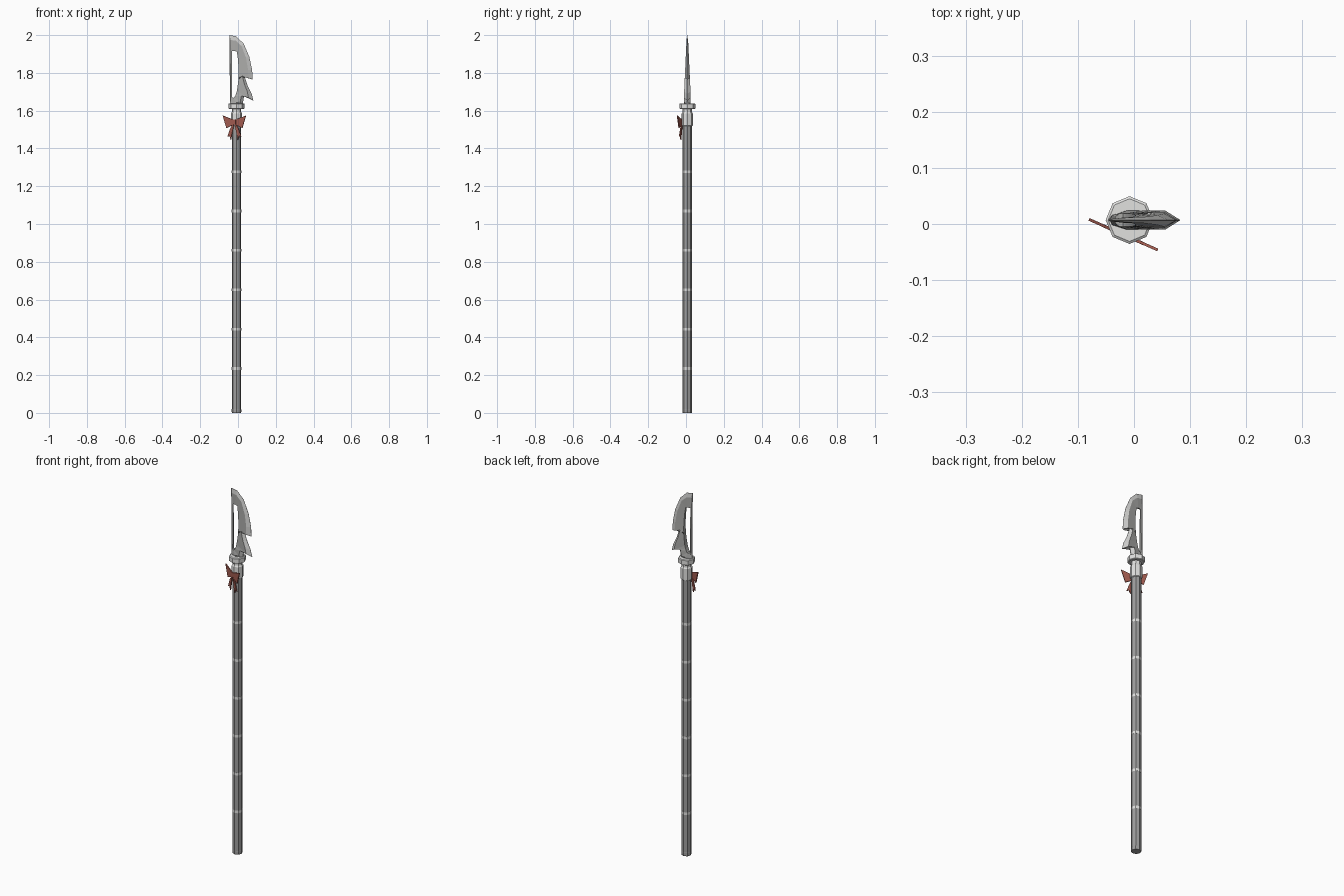
import bpy, bmesh, math
from mathutils import Vector, Matrix

if "Cube" in bpy.data.objects:
    bpy.data.objects.remove(bpy.data.objects["Cube"])

CX, CY = -0.008, 0.007   # axis of the shaft


def mat(name, r, g, b):
    m = bpy.data.materials.new(name)
    m.diffuse_color = (r, g, b, 1)
    m.use_nodes = True
    m.node_tree.nodes["Principled BSDF"].inputs["Base Color"].default_value = m.diffuse_color
    return m


SHAFT = mat("shaft steel", 0.34, 0.34, 0.34)
STEEL = mat("blade steel", 0.40, 0.40, 0.39)
EDGE = mat("honed edge", 0.62, 0.62, 0.61)
LIGHT = mat("light steel", 0.75, 0.75, 0.74)
RED = mat("red ribbon", 0.36, 0.105, 0.08)


def finish(name, bm, *materials):
    bmesh.ops.recalc_face_normals(bm, faces=bm.faces)
    me = bpy.data.meshes.new(name)
    bm.to_mesh(me)
    bm.free()
    for m in materials:
        me.materials.append(m)
    ob = bpy.data.objects.new(name, me)
    bpy.context.collection.objects.link(ob)
    return ob


def lathe(name, profile, material, sides=8):
    """Capped octagonal stack of (radius, z) rings around the shaft axis."""
    bm = bmesh.new()
    rings = []
    for r, z in profile:
        rings.append([bm.verts.new((CX + r * math.cos(2 * math.pi * i / sides),
                                    CY + r * math.sin(2 * math.pi * i / sides), z))
                      for i in range(sides)])
    for a, b in zip(rings, rings[1:]):
        for i in range(sides):
            j = (i + 1) % sides
            bm.faces.new((a[i], a[j], b[j], b[i]))
    bm.faces.new(rings[0])
    bm.faces.new(rings[-1])
    return finish(name, bm, material)


# Shaft, bands, collar and guard
lathe("shaft", [(0.0245, 0), (0.0255, 0.006), (0.0255, 0.018), (0.025, 0.02), (0.025, 1.56)], SHAFT)
for k in range(6):
    z = 0.235 + 0.2085 * k
    lathe("shaft_band", [(0.0253, z - 0.007), (0.0253, z + 0.007)], LIGHT)
lathe("collar", [(0.026, 1.519), (0.0295, 1.522), (0.0295, 1.585), (0.025, 1.592), (0.025, 1.615)], LIGHT)
lathe("guard", [(0.038, 1.609), (0.0425, 1.612), (0.0425, 1.636), (0.038, 1.639)], LIGHT)

# Blade: outer edge point paired with a point on the long slot
pairs = [
    (-0.046, 2.000, -0.033, 1.915), (-0.010, 1.994, -0.018, 1.916),
    (0.030, 1.955, -0.006, 1.912), (0.060, 1.885, 0.000, 1.870),
    (0.075, 1.815, 0.003, 1.820), (0.077, 1.765, 0.003, 1.790),
    (0.055, 1.776, 0.002, 1.775), (0.032, 1.790, 0.002, 1.765),
    (0.050, 1.735, 0.000, 1.745), (0.072, 1.690, -0.003, 1.725),
    (0.082, 1.653, -0.006, 1.705), (0.055, 1.668, -0.010, 1.690),
    (0.032, 1.678, -0.015, 1.677), (0.025, 1.634, -0.020, 1.670),
    (-0.007, 1.634, -0.026, 1.668), (-0.042, 1.634, -0.033, 1.670),
]


def half_thickness(z):
    return 0.003 + 0.014 * min(1, max(0, (2.0 - z) / 0.3))


bm = bmesh.new()
sections = []
for ox, oz, hx, hz in pairs:
    w = 0.0005 if oz > 1.64 else 0.017 if abs(ox) < 0.01 else 0.003
    rx, rz = ox + (hx - ox) * 0.3, oz + (hz - oz) * 0.3
    t, h = half_thickness(rz), 0.7 * half_thickness(hz)
    if hx < -0.03:
        t, h = 0.5 * t, 0.5 * h                 # slim straight back bar
    ring = [(ox, -w, oz), (rx, -t, rz), (hx, -h, hz),
            (hx, h, hz), (rx, t, rz), (ox, w, oz)]
    sections.append([bm.verts.new((x, CY + y, z)) for x, y, z in ring])
for i, a in enumerate(sections):
    b = sections[(i + 1) % len(sections)]
    for k in range(6):
        m = (k + 1) % 6
        f = bm.faces.new((a[k], a[m], b[m], b[k]))
        f.material_index = 1 if k in (0, 4, 5) else 0   # bevel outside the ridge
finish("blade", bm, STEEL, EDGE)

# Ribbon bow: thin flat pieces in a plane turned against the shaft
turn = Matrix.Translation((-0.019, -0.019, 1.54)) @ Matrix.Rotation(math.radians(-24), 4, 'Z')


def plate(name, outline, thick=0.005):
    bm = bmesh.new()
    front = [bm.verts.new(turn @ Vector((x, -thick / 2, z))) for x, z in outline]
    back = [bm.verts.new(turn @ Vector((x, thick / 2, z))) for x, z in outline]
    bm.faces.new(front)
    bm.faces.new(back)
    n = len(outline)
    for i in range(n):
        j = (i + 1) % n
        bm.faces.new((front[i], front[j], back[j], back[i]))
    finish(name, bm, RED)


for s in (-1, 1):
    plate("bow_loop", [(0, 0.010), (s * 0.067, 0.034), (s * 0.046, -0.032), (0, -0.012)])
    plate("bow_tail", [(0, 0.0), (s * 0.024, -0.035), (s * 0.040, -0.078),
                       (s * 0.028, -0.074), (s * 0.020, -0.094)], 0.0055)
plate("bow_knot", [(-0.009, -0.014), (0.009, -0.014), (0.009, 0.012), (-0.009, 0.012)], 0.007)
